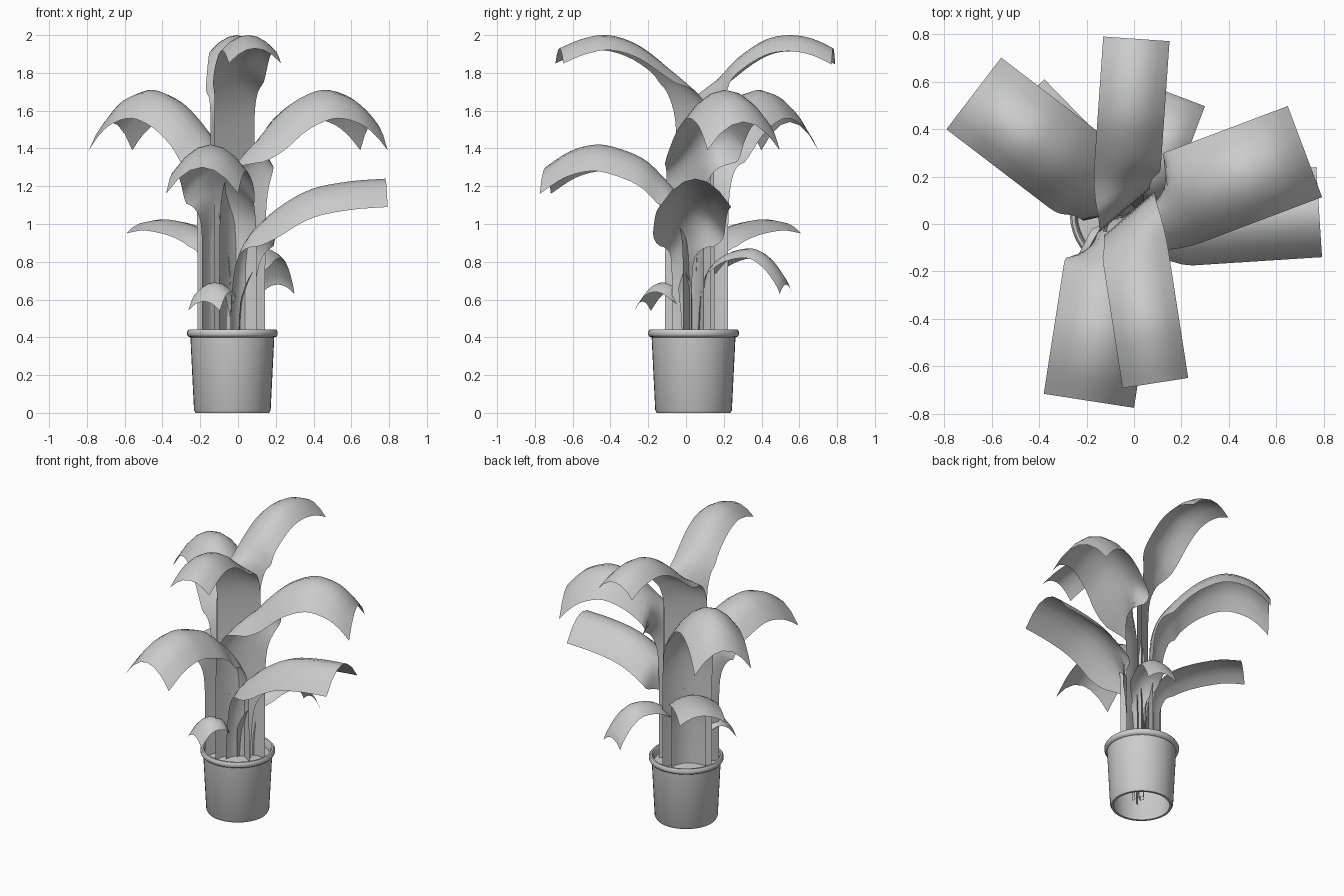
import bpy, bmesh, math
from mathutils import Vector

if "Cube" in bpy.data.objects:
    bpy.data.objects.remove(bpy.data.objects["Cube"])

PX, PY = -0.03, 0.04          # pot axis
DIAG = Vector((0.76, 0.65, 0))  # direction in which the stem sheets are spread


def make_object(name, bm, angle=50):
    me = bpy.data.meshes.new(name)
    bm.to_mesh(me)
    bm.free()
    ob = bpy.data.objects.new(name, me)
    bpy.context.collection.objects.link(ob)
    bpy.ops.object.select_all(action='DESELECT')
    ob.select_set(True)
    bpy.context.view_layer.objects.active = ob
    bpy.ops.object.shade_smooth_by_angle(angle=math.radians(angle))
    return ob


def lathe(name, profile, n=40):
    bm = bmesh.new()
    rings = [[bm.verts.new((PX + r * math.cos(2 * math.pi * i / n),
                            PY + r * math.sin(2 * math.pi * i / n), z))
              for i in range(n)] for r, z in profile]
    for a, b in zip(rings, rings[1:]):
        for i in range(n):
            j = (i + 1) % n
            bm.faces.new((a[i], a[j], b[j], b[i]))
    return make_object(name, bm)


def spline(pts, steps=4):
    """Smooth curve through 2D points."""
    p = [pts[0]] + pts + [pts[-1]]
    out = []
    for k in range(1, len(p) - 2):
        a, b, c, d = (Vector(q) for q in p[k - 1:k + 3])
        for i in range(steps):
            t = i / steps
            out.append(0.5 * (2 * b + (c - a) * t + (2 * a - 5 * b + 4 * c - d) * t * t
                              + (3 * b - a - 3 * c + d) * t ** 3))
    return out + [Vector(pts[-1])]


def leaf(name, base, tip, width, sag, path, base_width=None, twist=1.0, tip_width=None, curl=0.0):
    """Ribbon from base to tip; path holds (fraction outward, ridge height)."""
    base, tip = Vector((*base, 0)), Vector((*tip, 0))
    out = tip - base
    side = Vector((out.y, -out.x, 0)).normalized()
    low = side.lerp(DIAG if DIAG.dot(side) > 0 else -DIAG, twist)
    bw = base_width or width
    tw = tip_width or width
    bm = bmesh.new()
    rows = []
    for s, z in spline(path):
        k = min(max(s / 0.3, 0), 1)
        k = k * k * (3 - 2 * k)
        lat = low.lerp(side, k).normalized()
        w = (bw + (width - bw) * k) if s < 0.5 else width + (tw - width) * (s - 0.5) * 2
        bend = Vector((-lat.y, lat.x, 0)) * curl * (1 - k)
        rows.append([bm.verts.new(base + out * s + lat * (v / 3 * w / 2) + bend * (v / 3) ** 2
                                  + Vector((0, 0, z - sag * min(1, 0.3 + k) * (v / 3) ** 2)))
                     for v in range(-3, 4)])
    for a, b in zip(rows, rows[1:]):
        for i in range(6):
            bm.faces.new((a[i], a[i + 1], b[i + 1], b[i]))
    return make_object(name, bm, 80)


# pot: open bottomed shell with a rolled rim
lathe("pot", [(0.18, 0.0), (0.195, 0.0), (0.203, 0.015), (0.222, 0.40), (0.235, 0.405),
              (0.24, 0.415), (0.24, 0.43), (0.232, 0.442), (0.22, 0.442), (0.212, 0.43),
              (0.208, 0.39), (0.188, 0.015), (0.18, 0.0)])
lathe("soil", [(0.209, 0.39), (0.12, 0.40), (0.001, 0.41)])

# tall top pair
top_back = [(0, 0.35), (0, 1.0), (0.0, 1.5), (0.06, 1.68), (0.16, 1.77), (0.3, 1.88),
            (0.5, 1.975), (0.68, 2.0), (0.85, 1.98), (1, 1.93)]
top_front = [(0, 0.35), (0, 1.0), (0.0, 1.5), (0.06, 1.7), (0.2, 1.83), (0.42, 1.95),
             (0.64, 2.0), (0.83, 1.98), (1, 1.93)]
leaf("top_back_leaf", (-0.04, 0.06), (0.01, 0.78), 0.28, 0.085, top_back)
leaf("top_front_leaf", (-0.02, 0.04), (0.09, -0.67), 0.28, 0.08, top_front)

# middle pair
mid = [(0, 0.35), (0, 0.8), (0.01, 1.15), (0.06, 1.32), (0.15, 1.44), (0.3, 1.57),
       (0.45, 1.66), (0.63, 1.71), (0.8, 1.68), (0.91, 1.62), (1, 1.54)]
leaf("middle_left_leaf", (-0.06, 0.08), (-0.675, 0.55), 0.38, 0.15, mid,
     base_width=0.32, curl=0.05)
leaf("middle_right_leaf", (-0.01, 0.03), (0.72, 0.305), 0.41, 0.15, mid,
     base_width=0.32, curl=0.05)

# lower broad leaves
leaf("lower_right_leaf", (0.0, 0.0), (0.78, 0.05), 0.38, 0.15,
     [(0, 0.35), (0.005, 0.6), (0.04, 0.84), (0.14, 0.99), (0.3, 1.10), (0.5, 1.185),
      (0.75, 1.225), (1, 1.24)], base_width=0.16, curl=0.03)
leaf("lower_front_leaf", (-0.07, 0.03), (-0.19, -0.745), 0.385, 0.14,
     [(0, 0.35), (0, 0.7), (0.015, 1.0), (0.1, 1.16), (0.22, 1.27), (0.34, 1.35),
      (0.52, 1.405), (0.66, 1.42), (0.83, 1.385), (1, 1.30)],
     base_width=0.3, twist=0.5, curl=0.09)
leaf("lower_back_leaf", (-0.07, 0.08), (-0.485, 0.505), 0.30, 0.06,
     [(0, 0.35), (0, 0.6), (0.02, 0.8), (0.15, 0.92), (0.4, 0.99), (0.75, 1.025),
      (1, 1.01)], base_width=0.22, curl=0.04)

# small low leaves
leaf("small_back_leaf", (0.04, 0.08), (0.21, 0.53), 0.19, 0.05,
     [(0, 0.35), (0.01, 0.55), (0.08, 0.74), (0.3, 0.84), (0.6, 0.87), (0.8, 0.82),
      (0.95, 0.73), (1, 0.68)], base_width=0.08, twist=0)
leaf("small_front_leaf", (-0.06, 0.0), (-0.18, -0.23), 0.19, 0.05,
     [(0, 0.35), (0.02, 0.52), (0.2, 0.65), (0.48, 0.69), (0.75, 0.67), (1, 0.59)],
     base_width=0.05, twist=0)

# upright young shoots
shoots = [((-0.04, 0.03), (-0.13, -0.03), 1.15), ((-0.01, 0.06), (0.04, 0.12), 1.17),
          ((0.0, 0.0), (0.08, -0.01), 0.75), ((-0.05, -0.03), (-0.07, 0.02), 0.72),
          ((-0.02, 0.03), (-0.05, 0.1), 0.95)]
for i, (b, t, h) in enumerate(shoots):
    leaf(f"shoot_{i + 1}", b, t, 0.07, 0.0,
         [(0, 0.05), (0.15, 0.3 + h * 0.3), (0.5, 0.2 + h * 0.62), (1, h)],
         base_width=0.03, twist=0, tip_width=0.004)
